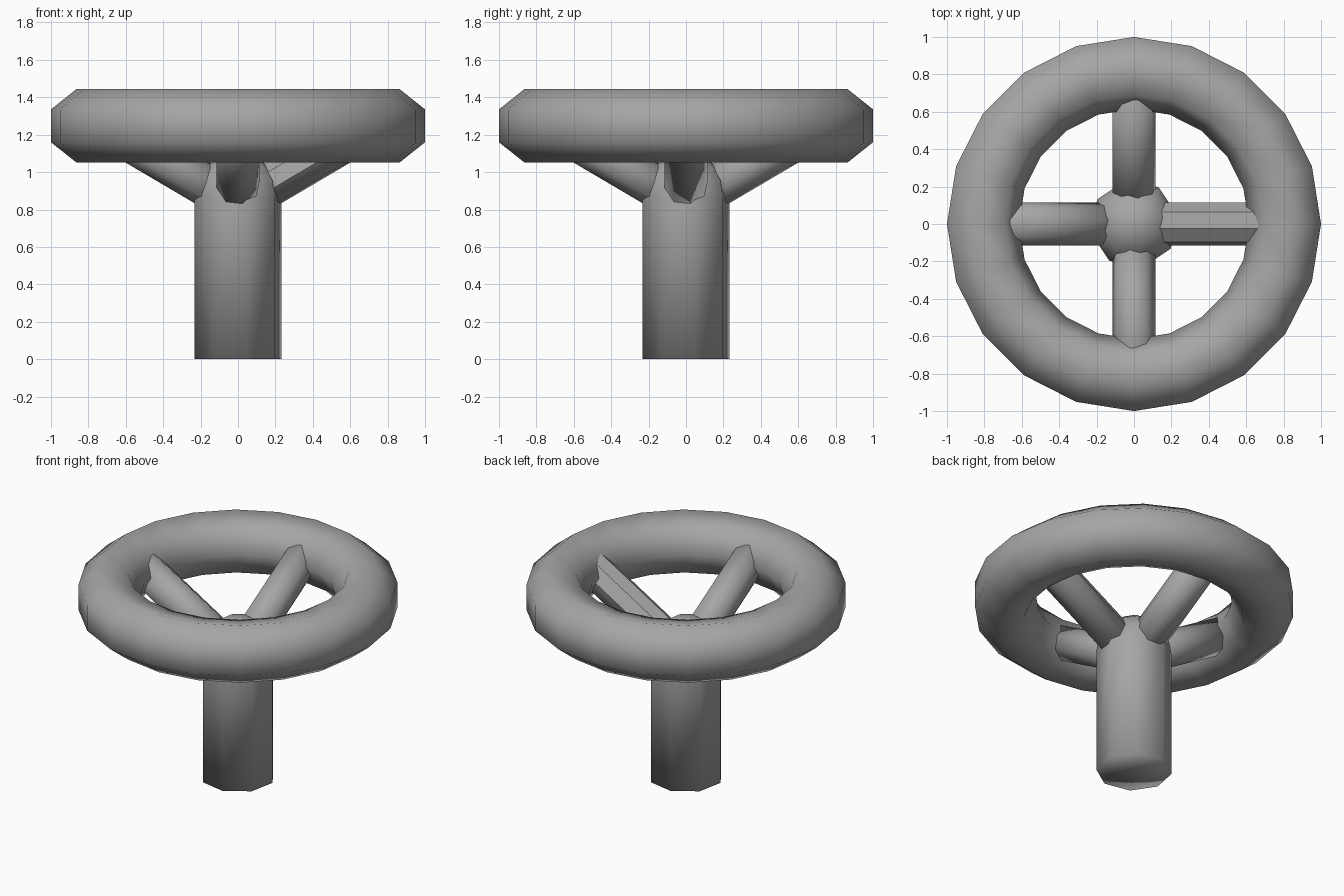
import bpy
import bmesh
from math import cos, sin, tau, pi, radians
from mathutils import Matrix

cube = bpy.data.objects.get("Cube")
if cube:
    bpy.data.objects.remove(cube)

grey = bpy.data.materials.new("grey_metal")
grey.use_nodes = True
colour = (0.38, 0.38, 0.38, 1)
grey.diffuse_color = colour
grey.node_tree.nodes["Principled BSDF"].inputs["Base Color"].default_value = colour


def lathe(name, profile, sides, phase=0.0, closed=False, matrix=None):
    """Spin (radius, height) points round z into a smooth-shaded solid."""
    bm = bmesh.new()
    rings = []
    for r, z in profile:
        if r < 1e-5:
            rings.append([bm.verts.new((0, 0, z))] * sides)
        else:
            angles = [phase + tau * k / sides for k in range(sides)]
            rings.append([bm.verts.new((r * cos(a), r * sin(a), z)) for a in angles])
    pairs = list(zip(rings, rings[1:]))
    if closed:
        pairs.append((rings[-1], rings[0]))
    for low, high in pairs:
        for k in range(sides):
            n = (k + 1) % sides
            corners = dict.fromkeys((low[k], low[n], high[n], high[k]))
            bm.faces.new(list(corners)).smooth = True
    if matrix:
        bm.transform(matrix)
    bmesh.ops.recalc_face_normals(bm, faces=bm.faces)
    mesh = bpy.data.meshes.new(name)
    bm.to_mesh(mesh)
    bm.free()
    mesh.materials.append(grey)
    obj = bpy.data.objects.new(name, mesh)
    bpy.context.collection.objects.link(obj)
    return obj


# Wheel rim: seven-sided tube with a flat outer face
tube = 0.2025
rim_radius = 1 - tube * cos(pi / 7)
section = [(rim_radius + tube * cos(a), 1.2475 + tube * sin(a))
           for a in (pi / 7 + tau * k / 7 for k in range(7))]
lathe("rim", section, 20, closed=True)

# Column with a domed top
radius, shoulder = 0.237, 0.866
dome = [(radius * cos(a), shoulder + radius * sin(a))
        for a in (pi / 2 * k / 4 for k in range(5))]
lathe("column", [(0, 0), (radius, 0)] + dome, 8, phase=pi / 16)

# Four rising spokes
thick, length = 0.117, 0.88
bar = [(0, 0), (thick, 0), (thick, length), (0, length)]
for side, turn in (("left", 0), ("back", 90), ("right", 180), ("front", 270)):
    place = (Matrix.Translation((0, 0, 0.83))
             @ Matrix.Rotation(radians(turn), 4, "Z")
             @ Matrix.Rotation(radians(59.5), 4, "Y"))
    spoke = lathe("spoke_" + side, bar, 8, phase=pi / 16, matrix=place)
    # The left spoke has crisp facets on its upper side
    if side == "left":
        for face in spoke.data.polygons:
            face.use_smooth = face.normal.z < 0.1
